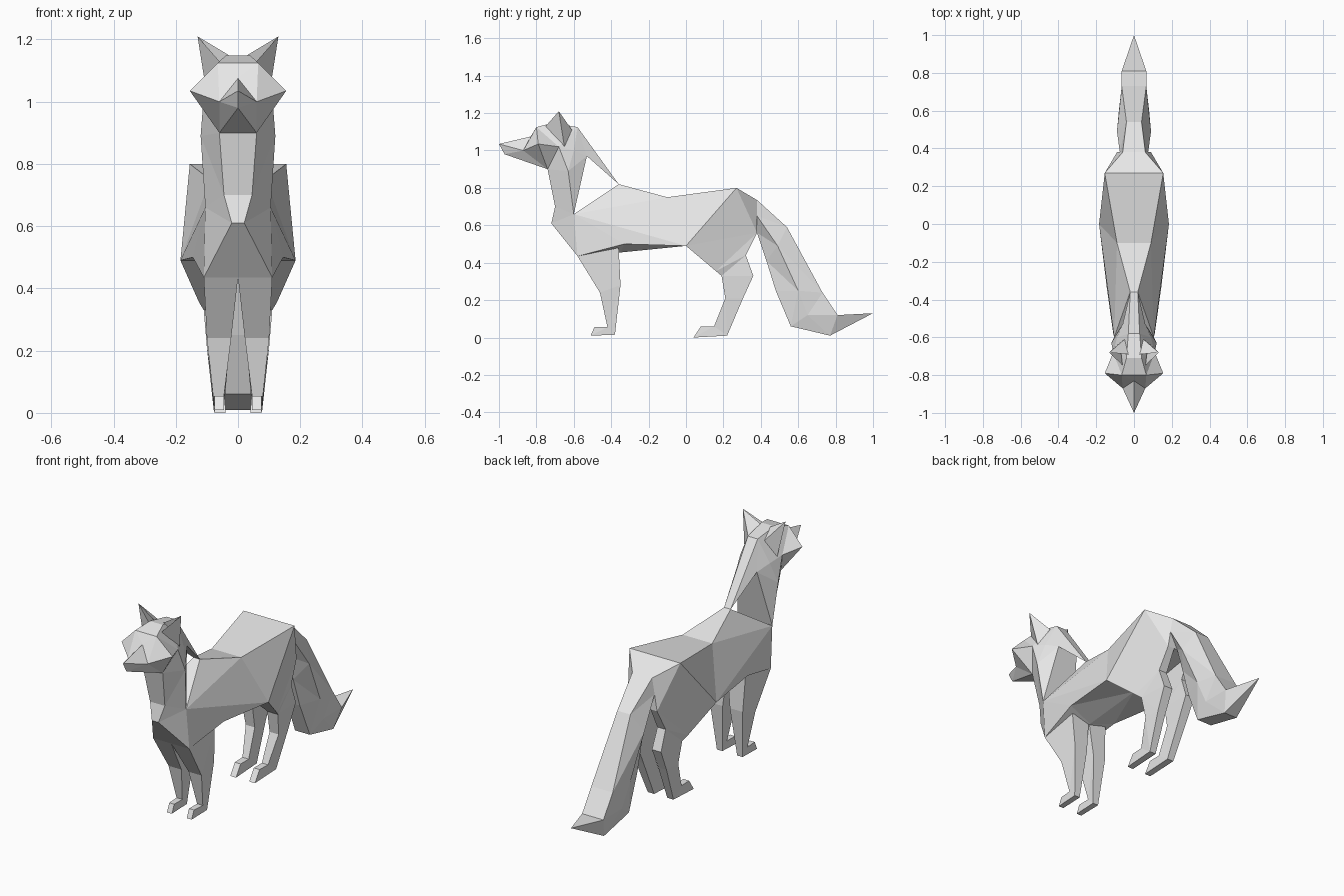
import bpy
import bmesh

cube = bpy.data.objects.get("Cube")
if cube:
    bpy.data.objects.remove(cube, do_unlink=True)

fur = bpy.data.materials.new("light_grey")
fur.use_nodes = True
grey = (0.8, 0.8, 0.8, 1)
fur.diffuse_color = grey
fur.node_tree.nodes["Principled BSDF"].inputs["Base Color"].default_value = grey


def loft(name, rings):
    """Skin a row of equal rings; coincident points collapse to clean triangles."""
    bm = bmesh.new()
    loops = [[bm.verts.new(p) for p in ring] for ring in rings]
    for a, b in zip(loops, loops[1:]):
        for i in range(len(a)):
            bm.faces.new((a[i - 1], a[i], b[i], b[i - 1]))
    bm.faces.new(loops[0])
    bm.faces.new(loops[-1])
    bmesh.ops.remove_doubles(bm, verts=bm.verts, dist=0.001)
    bmesh.ops.triangulate(bm, faces=bm.faces, quad_method='SHORT_EDGE')
    bmesh.ops.recalc_face_normals(bm, faces=bm.faces)
    mesh = bpy.data.meshes.new(name)
    bm.to_mesh(mesh)
    bm.free()
    mesh.materials.append(fur)
    obj = bpy.data.objects.new(name, mesh)
    bpy.context.collection.objects.link(obj)
    return obj


def flip(ring):
    return [(-x, y, z) for x, y, z in ring]


def symmetric(name, halves):
    """Loft through half sections that are closed across the centre plane."""
    return loft(name, [list(h) + flip(h)[::-1] for h in halves])


def pair(name, rings):
    """One loft on each side of the body."""
    loft("left_" + name, rings)
    loft("right_" + name, [flip(r) for r in rings])


# Landmarks shared by neighbouring parts
nape, jaw_corner, chin = (.03, -.58, 1.125), (.12, -.63, .89), (.06, -.74, .9)
withers, shoulder = (.02, -.36, .82), (.105, -.6, .66)
breast, elbow, flank = (.02, -.72, .61), (.11, -.58, .435), (.185, 0, .49)
loin, hip, rump = (.09, -.1, .75), (.155, .27, .8), (.06, .38, .735)
rear_thigh = (.09, .38, .56)

# Head, from nose to nape
nose, skull_side = (0, -1, 1.035), (.09, -.6, 1)
symmetric("head", [
    (nose, nose, (0, -.97, .98)),
    ((0, -.83, 1.075), (.06, -.87, 1), chin),
    ((.065, -.8, 1.125), (.155, -.79, 1.035), chin),
    ((.04, -.71, 1.148), (.11, -.68, 1.02), jaw_corner),
    (nape, skull_side, jaw_corner),
])

# Cupped ears
tip = (.13, -.68, 1.21)
pair("ear", [
    [(.06, -.75, 1.13), (.07, -.67, 1.11), (.03, -.69, 1.15),
     (.05, -.61, 1.11), (.1, -.65, 1.02)],
    [tip] * 5,
])

# Neck
symmetric("neck", [
    (nape, skull_side, jaw_corner, chin),
    (withers, (.06, -.53, .97), shoulder, (.045, -.7, .7)),
])

# Torso, from the chest to the rump
symmetric("torso", [
    (withers, shoulder, (.045, -.7, .7), (.045, -.7, .7)),
    (withers, shoulder, breast, breast),
    (withers, shoulder, elbow, (0, -.58, .435)),
    (withers, shoulder, (.145, -.33, .5), (0, -.35, .455)),
    (loin, flank, flank, (0, 0, .49)),
    (hip, hip, flank, (0, 0, .49)),
    (rump, rump, rear_thigh, (0, .38, .56)),
])

# Bushy tail
end, brush = (0, 1, .13), (.04, .77, .01)
symmetric("tail", [
    (rump, (.075, .38, .65), (.03, .38, .56)),
    ((.04, .54, .59), (.09, .49, .49), (.035, .43, .41)),
    ((.065, .73, .24), (.08, .6, .25), (.04, .48, .25)),
    ((.065, .73, .24), (.065, .65, .12), (.045, .56, .06)),
    ((.065, .81, .12), brush, brush),
    (end, end, end),
])


def leg_ring(inner, front, back):
    """Four-sided leg section from its inner x and two outer points."""
    return [front, back, (inner, *back[1:]), (inner, *front[1:])]


# Front legs: shoulder, knee, ankle, toe
pair("front_leg", [
    leg_ring(0, elbow, (.11, -.36, .48)),
    leg_ring(.022, (.1, -.46, .24), (.1, -.35, .28)),
    leg_ring(.045, (.08, -.42, .055), (.078, -.38, .015)),
    leg_ring(.045, (.075, -.49, .055), (.075, -.51, .01)),
])

# Hind legs: thigh, stifle, hock, ankle, toe
pair("hind_leg", [
    leg_ring(.05, flank, rear_thigh),
    leg_ring(.05, (.125, .16, .355), (.1, .32, .44)),
    leg_ring(.045, (.11, .19, .33), (.1, .36, .33)),
    leg_ring(.045, (.1, .21, .21), (.095, .305, .21)),
    leg_ring(.04, (.078, .15, .06), (.078, .22, .01)),
    leg_ring(.04, (.075, .08, .06), (.075, .04, 0)),
])
